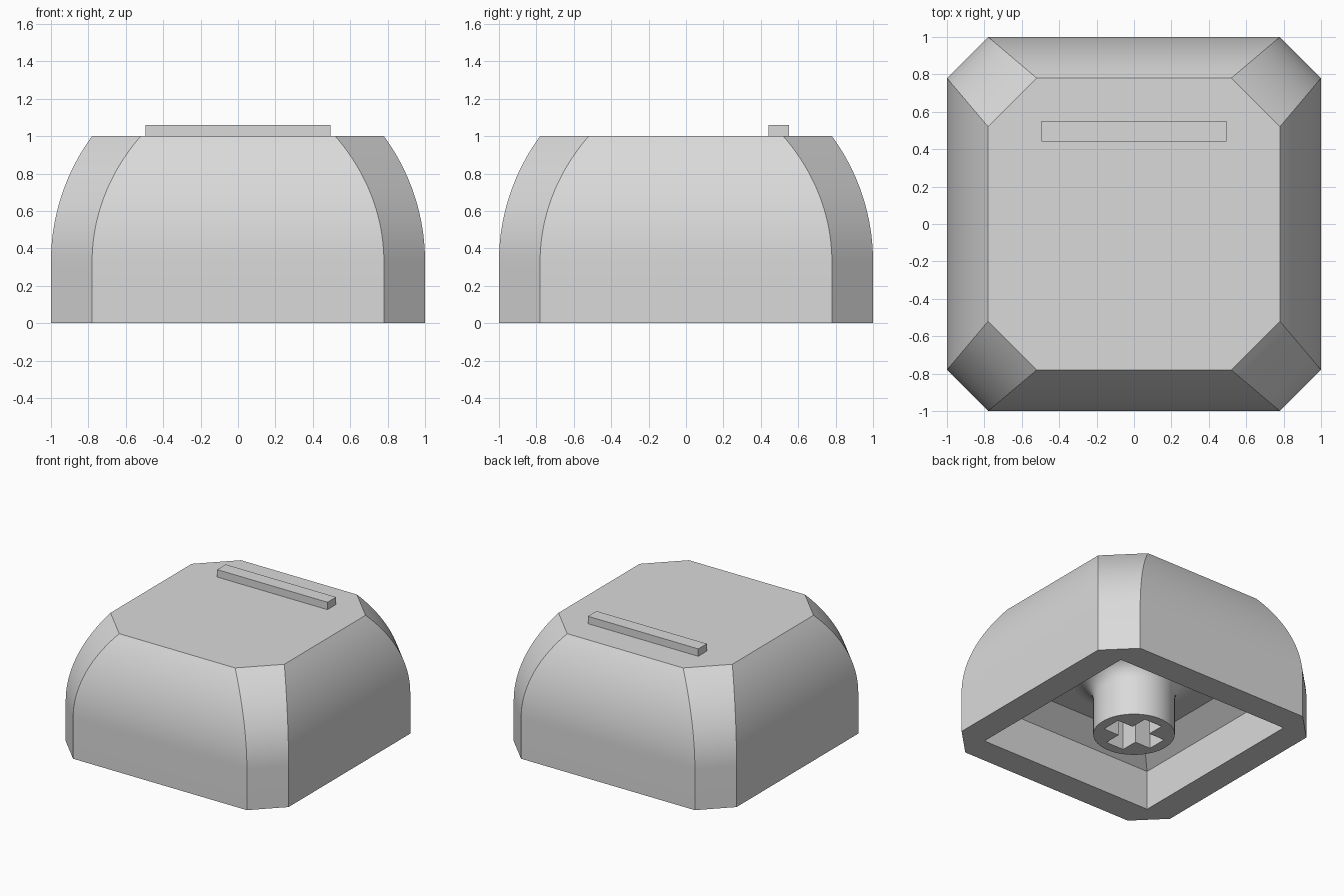
import bpy, bmesh, math

if "Cube" in bpy.data.objects:
    bpy.data.objects.remove(bpy.data.objects["Cube"])

grey = bpy.data.materials.new("light grey plastic")
grey.diffuse_color = (0.7, 0.7, 0.7, 1)
grey.use_nodes = True
grey.node_tree.nodes["Principled BSDF"].inputs["Base Color"].default_value = grey.diffuse_color


def loft(name, rings):
    """Closed solid through a stack of (outline, height) rings."""
    bm = bmesh.new()
    loops = [[bm.verts.new((x, y, z)) for x, y in pts] for pts, z in rings]
    n = len(loops[0])
    for low, high in zip(loops, loops[1:]):
        for i in range(n):
            j = (i + 1) % n
            bm.faces.new((low[i], low[j], high[j], high[i]))
    bm.faces.new(loops[0][::-1])
    bm.faces.new(loops[-1])
    bmesh.ops.recalc_face_normals(bm, faces=bm.faces)
    mesh = bpy.data.meshes.new(name)
    bm.to_mesh(mesh)
    bm.free()
    mesh.materials.append(grey)
    ob = bpy.data.objects.new(name, mesh)
    bpy.context.collection.objects.link(ob)
    return ob


def octagon(a, b):
    return [(a, -b), (a, b), (b, a), (-b, a), (-a, b), (-a, -b), (-b, -a), (b, -a)]


def rect(x0, x1, y0, y1):
    return [(x0, y0), (x1, y0), (x1, y1), (x0, y1)]


def square(a):
    return rect(-a, a, -a, a)


def circle(r, n=64):
    return [(r * math.cos(math.tau * i / n), r * math.sin(math.tau * i / n)) for i in range(n)]


def select(ob):
    bpy.ops.object.select_all(action='DESELECT')
    ob.select_set(True)
    bpy.context.view_layer.objects.active = ob


def cut(ob, cutter):
    cutter.hide_render = True
    mod = ob.modifiers.new("cut", 'BOOLEAN')
    mod.operation = 'DIFFERENCE'
    mod.solver = 'EXACT'
    mod.object = cutter
    select(ob)
    bpy.ops.object.modifier_apply(modifier=mod.name)
    bpy.data.objects.remove(cutter)


def smooth(ob):
    select(ob)
    bpy.ops.object.shade_smooth_by_angle(angle=math.radians(25))


# Cap shell: straight octagonal skirt, then walls arcing in to the flat top
START, RUN, INSET, STEPS = 0.33, 0.67, 0.22, 20
radius = (INSET ** 2 + RUN ** 2) / (2 * INSET)
sweep = math.asin(RUN / radius)
rings = [(octagon(1, 0.78), 0)]
for i in range(STEPS + 1):
    t = sweep * i / STEPS
    inset = radius * (1 - math.cos(t))
    rings.append((octagon(1 - inset, 0.78 - 0.26 * inset / INSET),
                  START + radius * math.sin(t)))
cap = loft("cap_shell", rings)

# Hollow underside with a sloped shoulder below the ceiling
CEILING = 0.45
cut(cap, loft("cavity_cutter", [(square(0.78), -0.2), (square(0.78), 0.32),
                                (square(0.61), CEILING)]))
smooth(cap)

# Stem: round post with a fillet flaring into the ceiling
FILLET = 0.15
rings = [(circle(0.3), 0)]
for i in range(9):
    t = math.pi / 2 * i / 8
    rings.append((circle(0.3 + FILLET * (1 - math.cos(t))),
                  CEILING - FILLET + FILLET * math.sin(t)))
rings.append((circle(0.3 + FILLET), CEILING + 0.02))
stem = loft("stem", rings)

# Cross-shaped socket in the stem
L, W = 0.22, 0.08
cross = [(L, -W), (L, W), (W, W), (W, L), (-W, L), (-W, W),
         (-L, W), (-L, -W), (-W, -W), (-W, -L), (W, -L), (W, -W)]
cut(stem, loft("socket_cutter", [(cross, -0.2), (cross, 0.42)]))
smooth(stem)

# Raised finger bar on the top
bar = rect(-0.495, 0.495, 0.44, 0.55)
loft("finger_bar", [(bar, 0.99), (bar, 1.06)])
